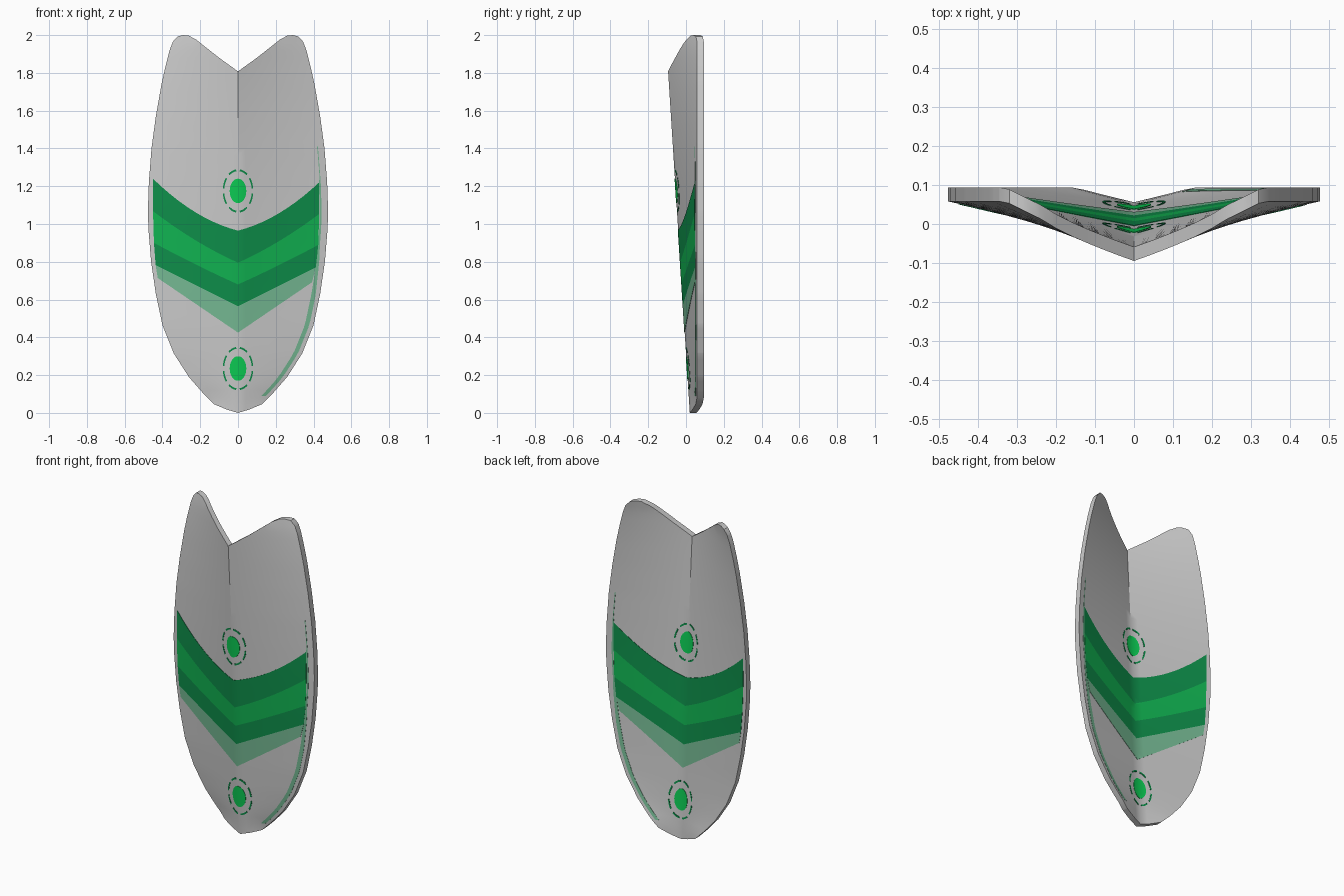
import bpy, bmesh, math

if "Cube" in bpy.data.objects:
    bpy.data.objects.remove(bpy.data.objects["Cube"])

def material(name, rgb):
    m = bpy.data.materials.new(name)
    m.diffuse_color = (*rgb, 1)
    m.use_nodes = True
    m.node_tree.nodes["Principled BSDF"].inputs["Base Color"].default_value = m.diffuse_color
    return m

GREY = material("light_grey", (0.60, 0.60, 0.60))
DARK = material("dark_green", (0.0044, 0.275, 0.069))
MID = material("mid_green", (0.0056, 0.456, 0.084))
PALE = material("pale_green", (0.181, 0.491, 0.296))
BRIGHT = material("bright_green", (0.0037, 0.61, 0.089))

THICK = 0.036
# right half of the shield outline (x, z), from the foot to the notch
SIDE = [(0, 0), (.06, .018), (.125, .045), (.19, .11), (.26, .19), (.34, .315),
        (.40, .465), (.435, .63), (.46, .8), (.474, .97), (.477, 1.07),
        (.472, 1.22), (.458, 1.4), (.435, 1.57), (.405, 1.74), (.385, 1.83),
        (.362, 1.92), (.345, 1.965), (.32, 1.993), (.29, 2.0)]
NOTCH = [(.26, 1.997), (.22, 1.975), (.17, 1.935), (.1, 1.88), (0, 1.808)]

def half_width(z):
    for (x0, z0), (x1, z1) in zip(SIDE, SIDE[1:]):
        if z <= z1:
            return x0 + (x1 - x0) * max(z - z0, 0) / (z1 - z0)
    return SIDE[-1][0]

def front_y(x, z):
    """Front surface: straight keel leaning forward, V section to a flat rim."""
    keel, rim = 0.02 - 0.0635 * z, 0.058
    w = max(half_width(z), 0.33 if z > 1.6 else 0.15)
    return keel + (rim - keel) * min(abs(x) / w, 1)

def sheet(name, polys, mat, offset, thick):
    """Cut flat (x, z) polygons into a grid, bend to the surface, thicken in y."""
    bm = bmesh.new()
    for p in polys:
        bm.faces.new([bm.verts.new((x, 0, z)) for x, z in p])
    bmesh.ops.remove_doubles(bm, verts=bm.verts[:], dist=1e-5)
    cuts = [((i * .04, 0, 0), (1, 0, 0)) for i in range(-11, 12)]
    cuts += [((0, 0, i * .04), (0, 0, 1)) for i in range(1, 50)]
    for co, no in cuts:
        bmesh.ops.bisect_plane(bm, geom=bm.verts[:] + bm.edges[:] + bm.faces[:],
                               plane_co=co, plane_no=no, dist=1e-5)
    for v in bm.verts:
        v.co.y = front_y(v.co.x, v.co.z) + offset
    ext = bmesh.ops.extrude_face_region(bm, geom=bm.faces[:], use_keep_orig=True)
    for v in ext["geom"]:
        if isinstance(v, bmesh.types.BMVert):
            v.co.y += thick
    bmesh.ops.recalc_face_normals(bm, faces=bm.faces[:])
    me = bpy.data.meshes.new(name)
    bm.to_mesh(me)
    bm.free()
    me.materials.append(mat)
    ob = bpy.data.objects.new(name, me)
    bpy.context.collection.objects.link(ob)
    bpy.ops.object.select_all(action='DESELECT')
    ob.select_set(True)
    bpy.context.view_layer.objects.active = ob
    bpy.ops.object.shade_smooth_by_angle(angle=math.radians(30))
    return ob

def painted(name, polys, mat, lift=0.002):
    """Thin plates on both the front and the back."""
    sheet("front_" + name, polys, mat, -lift, lift + 0.001)
    sheet("back_" + name, polys, mat, THICK - 0.001, lift + 0.001)

def strip(a, b):
    """Quads between two point rows."""
    return [[a[i], a[i + 1], b[i + 1], b[i]] for i in range(len(a) - 1)]

# body
right = SIDE + NOTCH
sheet("shield_body", [right + [(-x, z) for x, z in right[-2:0:-1]]], GREY, 0, THICK)

# chevron bands: boundary z = a + b|x| + c x^2, from left limit to right limit
BOUNDS = [(.965, .25, .8, .450, .430), (.795, .45, .35, .450, .430),
          (.68, .45, .1, .445, .425), (.565, .5, 0, .436, .412),
          (.425, .68, 0, .425, .392)]

def boundary(a, b, c, left, rt):
    xs = [-left * (1 - i / 10) for i in range(10)] + [rt * i / 10 for i in range(11)]
    return [(x, a + b * abs(x) + c * x * x) for x in xs]

rows = [boundary(*b) for b in BOUNDS]
for i, (name, mat) in enumerate([("upper_band", DARK), ("middle_band", MID),
                                 ("lower_band", DARK), ("pale_band", PALE)]):
    painted(name, strip(rows[i], rows[i + 1]), mat)

# thin pale line following the right edge
outer, inner = [], []
for i in range(34):
    z = 0.09 + i * 0.04
    t = min(max((z - .6) / .3, 0), 1)
    w = half_width(z)
    outer.append((w - .022 - .012 * t, z))
    inner.append((w - .046 + .002 * t + (.006 if z > 1.24 else 0), z))
painted("edge_line", strip(outer, inner), PALE, 0.0015)

# dots with broken rings
def ellipse(cz, rx, rz, a0, a1, n):
    return [(rx * math.cos(math.radians(a0 + (a1 - a0) * i / n)),
             cz + rz * math.sin(math.radians(a0 + (a1 - a0) * i / n)))
            for i in range(n + 1)]

for name, cz in (("upper", 1.175), ("lower", 0.235)):
    painted(name + "_dot", [ellipse(cz, .044, .065, 0, 360, 32)[:-1]], BRIGHT)
    arcs = []
    for k in range(8):
        a0, a1 = k * 45 + 7, k * 45 + 38
        arcs += strip(ellipse(cz, .081, .115, a0, a1, 6),
                      ellipse(cz, .073, .105, a0, a1, 6))
    painted(name + "_ring", arcs, DARK)
